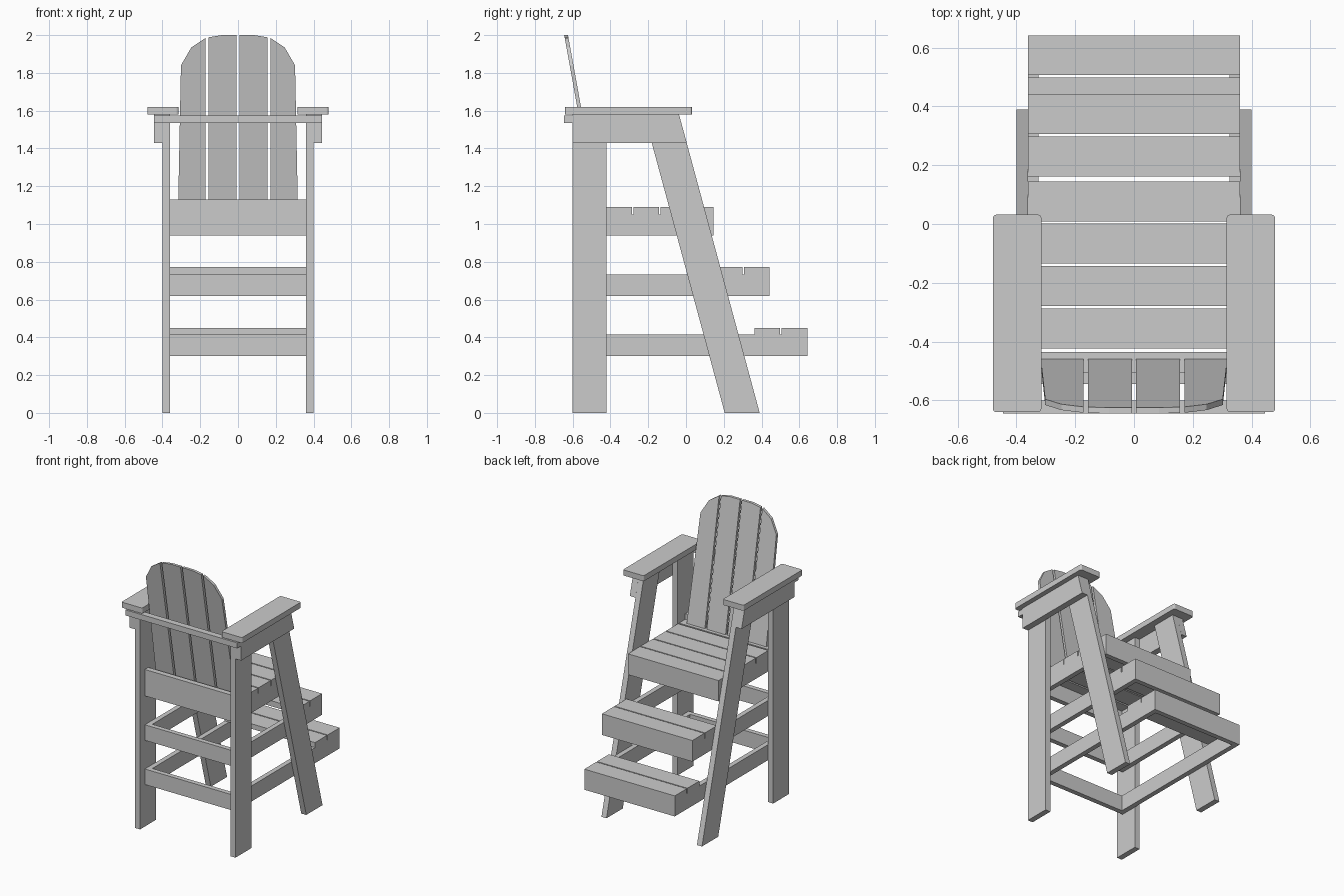
import bpy, bmesh

if "Cube" in bpy.data.objects:
    bpy.data.objects.remove(bpy.data.objects["Cube"])

T = 0.035  # board thickness of the frames


def prism(name, outline, place):
    """Extrude a 2D outline; place(u, v, side) gives the 3D point for side 0 or 1."""
    bm = bmesh.new()
    a, b = [[bm.verts.new(place(u, v, s)) for u, v in outline] for s in (0, 1)]
    bm.faces.new(a)
    bm.faces.new(b[::-1])
    n = len(outline)
    for i in range(n):
        j = (i + 1) % n
        bm.faces.new((a[i], b[i], b[j], a[j]))
    bmesh.ops.recalc_face_normals(bm, faces=bm.faces)
    mesh = bpy.data.meshes.new(name)
    bm.to_mesh(mesh)
    bm.free()
    obj = bpy.data.objects.new(name, mesh)
    bpy.context.collection.objects.link(obj)
    return obj


def side_board(name, x0, x1, outline):
    """Board with a (y, z) outline, extruded along x."""
    return prism(name, outline, lambda y, z, s: ((x0, x1)[s], y, z))


def box(name, x0, x1, y0, y1, z0, z1):
    return side_board(name, x0, x1, [(y0, z0), (y1, z0), (y1, z1), (y0, z1)])


def round_corners(obj, r):
    """Round the vertical edges of a board."""
    bm = bmesh.new()
    bm.from_mesh(obj.data)
    edges = [e for e in bm.edges
             if abs(e.verts[0].co.z - e.verts[1].co.z) > 0.01]
    bmesh.ops.bevel(bm, geom=edges, offset=r, segments=3, profile=0.5, affect='EDGES')
    bm.to_mesh(obj.data)
    bm.free()


# Legs, arm supports and armrests on both sides
for side, s in (("left", -1), ("right", 1)):
    box(f"{side}_back_leg", s * 0.36, s * 0.40, -0.60, -0.42, 0, 1.58)
    side_board(f"{side}_front_leg", s * 0.36, s * 0.40,
               [(0.205, 0), (0.39, 0), (-0.037, 1.58), (-0.222, 1.58)])
    side_board(f"{side}_arm_support", s * 0.40, s * 0.445,
               [(-0.60, 1.43), (0.004, 1.43), (-0.037, 1.58), (-0.60, 1.58)])
    arm = box(f"{side}_armrest", s * 0.315, s * 0.48, -0.64, 0.032, 1.58, 1.62)
    round_corners(arm, 0.012)

# Seat and step frames with their slats: name, front y, bottom z, rail top z, slat top z, slat count
BACK = -0.545
for name, front, z0, z1, z2, count in (("seat", 0.145, 0.94, 1.05, 1.09, 4),
                                       ("upper_step", 0.442, 0.62, 0.732, 0.772, 2),
                                       ("lower_step", 0.642, 0.302, 0.414, 0.45, 2)):
    box(f"{name}_rear_rail", -0.36, 0.36, BACK, BACK + T, z0, z1)
    box(f"{name}_front_rail", -0.36, 0.36, front - T, front, z0, z1)
    for side, s in (("left", -1), ("right", 1)):
        box(f"{name}_{side}_rail", s * (0.36 - T), s * 0.36, BACK + T, front - T, z0, z1)
    for i in range(count):
        y1 = front - i * 0.144
        box(f"{name}_slat_{i + 1}", -0.36, 0.36, y1 - 0.136, y1, z1, z2)

# Narrow rear seat slat, and the bars that carry the backrest
box("seat_rear_slat", -0.36, 0.36, -0.505, -0.435, 1.05, 1.09)
box("lower_back_bar", -0.36, 0.36, BACK, -0.505, 1.05, 1.13)
box("upper_back_bar", -0.445, 0.445, -0.645, -0.60, 1.535, 1.575)

# Leaning backrest slats with an arched top
inner = [(0.007, 1.09), (0.157, 1.09), (0.157, 1.988), (0.085, 2.0), (0.007, 2.0)]
outer = [(0.172, 1.09), (0.317, 1.09), (0.302, 1.84), (0.247, 1.935), (0.172, 1.985)]
for side, s in (("left", -1), ("right", 1)):
    for name, outline in (("inner", inner), ("outer", outer)):
        prism(f"{side}_{name}_back_slat", outline,
              lambda x, z, k, s=s: (s * x, -0.46 - (z - 1.09) * 0.181 - 0.02 * k, z))
